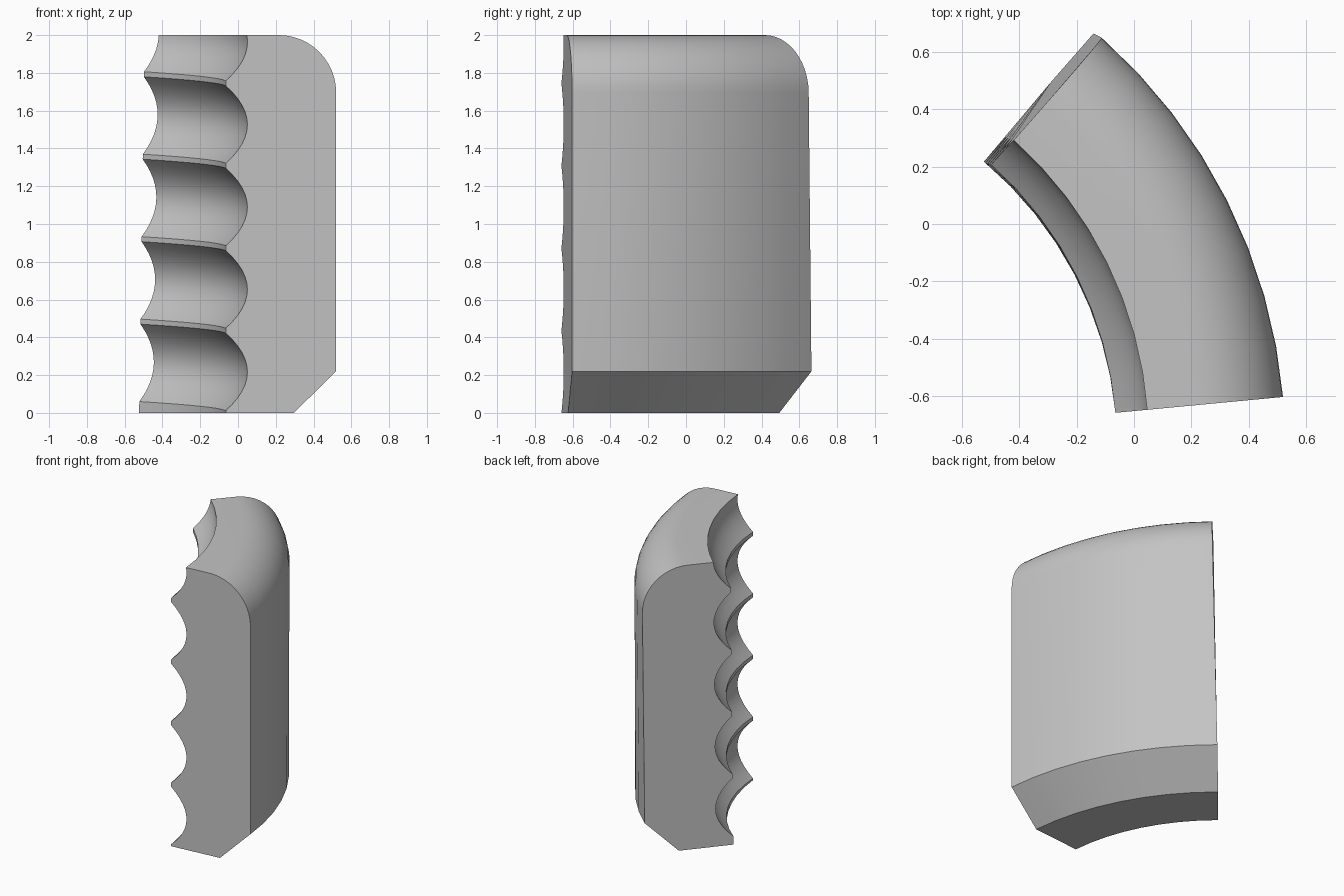
import bpy, bmesh
from math import sin, cos, pi, radians

cube = bpy.data.objects.get("Cube")
if cube:
    bpy.data.objects.remove(cube, do_unlink=True)

HEIGHT = 2.0
CENTRE = (-1.364, -0.781)         # axis of the sweep
R_IN, R_OUT = 1.305, 1.892
START, END = radians(5.4), radians(49.9)
STEPS = 8
PITCH, HALF, DEPTH = 0.4365, 0.205, 0.115
ARC = 12


def profile(t):
    """Cross-section (radius, z); finger grooves climb slightly along the sweep."""
    rise = 0.012 + 0.048 * t
    pts = [(R_IN, 0.0)]
    # Scalloped inner side, the last groove cut off by the top
    for i in range(5):
        mid = rise + HALF + i * PITCH
        u_end = min(1.0, (HEIGHT - mid) / HALF)
        for k in range(ARC + 1):
            u = -1 + (u_end + 1) * k / ARC
            pts.append((R_IN + DEPTH * (1 - u * u), mid + HALF * u))
    # Rounded top shoulder
    rad = 0.305
    for k in range(ARC + 1):
        a = pi / 2 * (1 - k / ARC)
        pts.append((R_OUT - rad + rad * cos(a), HEIGHT - rad + rad * sin(a)))
    # Bevelled foot
    pts += [(R_OUT, 0.22), (R_OUT - 0.225, 0.0)]
    return pts


# Sweep the section around the axis; the far end leans a little
bm = bmesh.new()
rings = []
for s in range(STEPS + 1):
    t = s / STEPS
    ring = []
    for r, z in profile(t):
        a = START + (END - START) * t - 0.011 * z * t
        r += 0.005 * z * t
        ring.append(bm.verts.new((CENTRE[0] + r * cos(a), CENTRE[1] + r * sin(a), z)))
    rings.append(ring)

n = len(rings[0])
for a, b in zip(rings, rings[1:]):
    for i in range(n):
        j = (i + 1) % n
        bm.faces.new((a[i], a[j], b[j], b[i]))
bm.faces.new(rings[0])
bm.faces.new(rings[-1])
bmesh.ops.recalc_face_normals(bm, faces=bm.faces[:])

mesh = bpy.data.meshes.new("curved_grip")
bm.to_mesh(mesh)
bm.free()
grip = bpy.data.objects.new("curved_grip", mesh)
bpy.context.collection.objects.link(grip)

# Plain grey material
grey = bpy.data.materials.new("light_grey")
grey.use_nodes = True
colour = (0.55, 0.55, 0.55, 1.0)
grey.diffuse_color = colour
grey.node_tree.nodes["Principled BSDF"].inputs["Base Color"].default_value = colour
mesh.materials.append(grey)

bpy.ops.object.select_all(action="DESELECT")
grip.select_set(True)
bpy.context.view_layer.objects.active = grip
bpy.ops.object.shade_smooth_by_angle(angle=radians(30))
